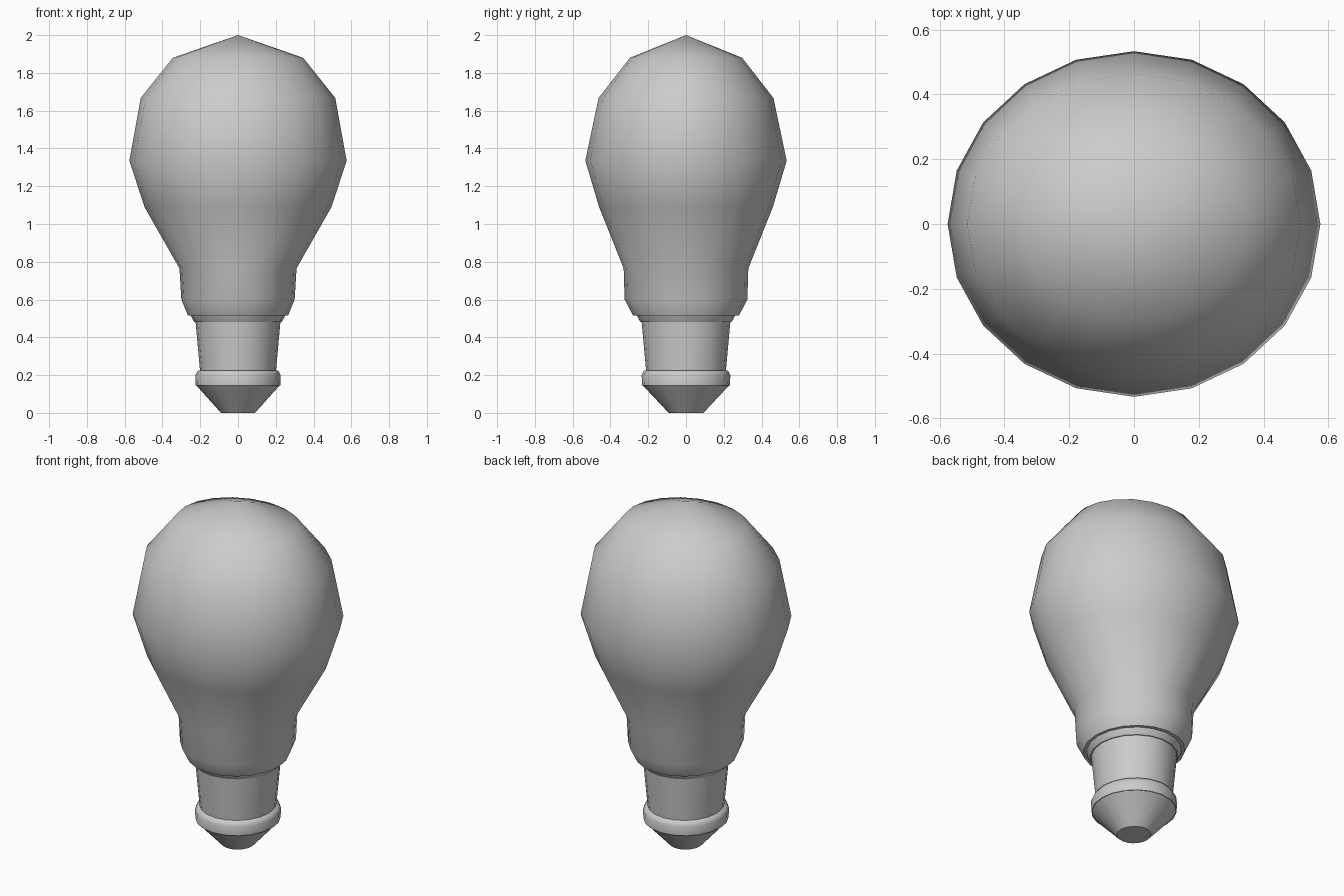
import bpy, bmesh, math

if "Cube" in bpy.data.objects:
    bpy.data.objects.remove(bpy.data.objects["Cube"])

SIDES = 20


def lathe(name, rings, sharp_angle):
    """Loft elliptical rings (z, x radius, y radius); zero radius makes a point."""
    bm = bmesh.new()
    loops = []
    for z, rx, ry in rings:
        if rx == 0:
            loops.append([bm.verts.new((0, 0, z))])
        else:
            loops.append([bm.verts.new((rx * math.cos(a), ry * math.sin(a), z))
                          for a in (2 * math.pi * i / SIDES for i in range(SIDES))])
    for low, high in zip(loops, loops[1:]):
        for i in range(SIDES):
            j = (i + 1) % SIDES
            if len(high) == 1:
                bm.faces.new((low[i], low[j], high[0]))
            else:
                bm.faces.new((low[i], low[j], high[j], high[i]))
    # Flat end caps
    bm.faces.new(loops[0][::-1])
    if len(loops[-1]) > 1:
        bm.faces.new(loops[-1])
    bmesh.ops.recalc_face_normals(bm, faces=bm.faces[:])
    mesh = bpy.data.meshes.new(name)
    bm.to_mesh(mesh)
    bm.free()
    obj = bpy.data.objects.new(name, mesh)
    bpy.context.collection.objects.link(obj)
    bpy.ops.object.select_all(action='DESELECT')
    bpy.context.view_layer.objects.active = obj
    obj.select_set(True)
    bpy.ops.object.shade_smooth_by_angle(angle=math.radians(sharp_angle))
    return obj


# Glass envelope, slightly flattened front to back
lathe("glass_bulb", [
    (0.515, 0.265, 0.28),
    (0.60, 0.30, 0.325),
    (0.765, 0.31, 0.33),
    (1.09, 0.495, 0.46),
    (1.335, 0.575, 0.533),
    (1.667, 0.515, 0.463),
    (1.88, 0.345, 0.297),
    (2.0, 0, 0),
], 60)

# Tapered collar under the glass
lathe("collar", [
    (0.48, 0.23, 0.24),
    (0.495, 0.24, 0.25),
    (0.517, 0.25, 0.26),
], 40)

# Metal sleeve of the cap
lathe("cap_sleeve", [
    (0.21, 0.20, 0.21),
    (0.485, 0.225, 0.235),
], 40)

# Rounded ring at the foot of the sleeve
lathe("cap_ring", [
    (0.145, 0.224, 0.232),
    (0.20, 0.226, 0.235),
    (0.225, 0.212, 0.222),
], 65)

# Conical contact tip
lathe("contact_tip", [
    (0.0, 0.09, 0.092),
    (0.147, 0.222, 0.23),
], 40)
